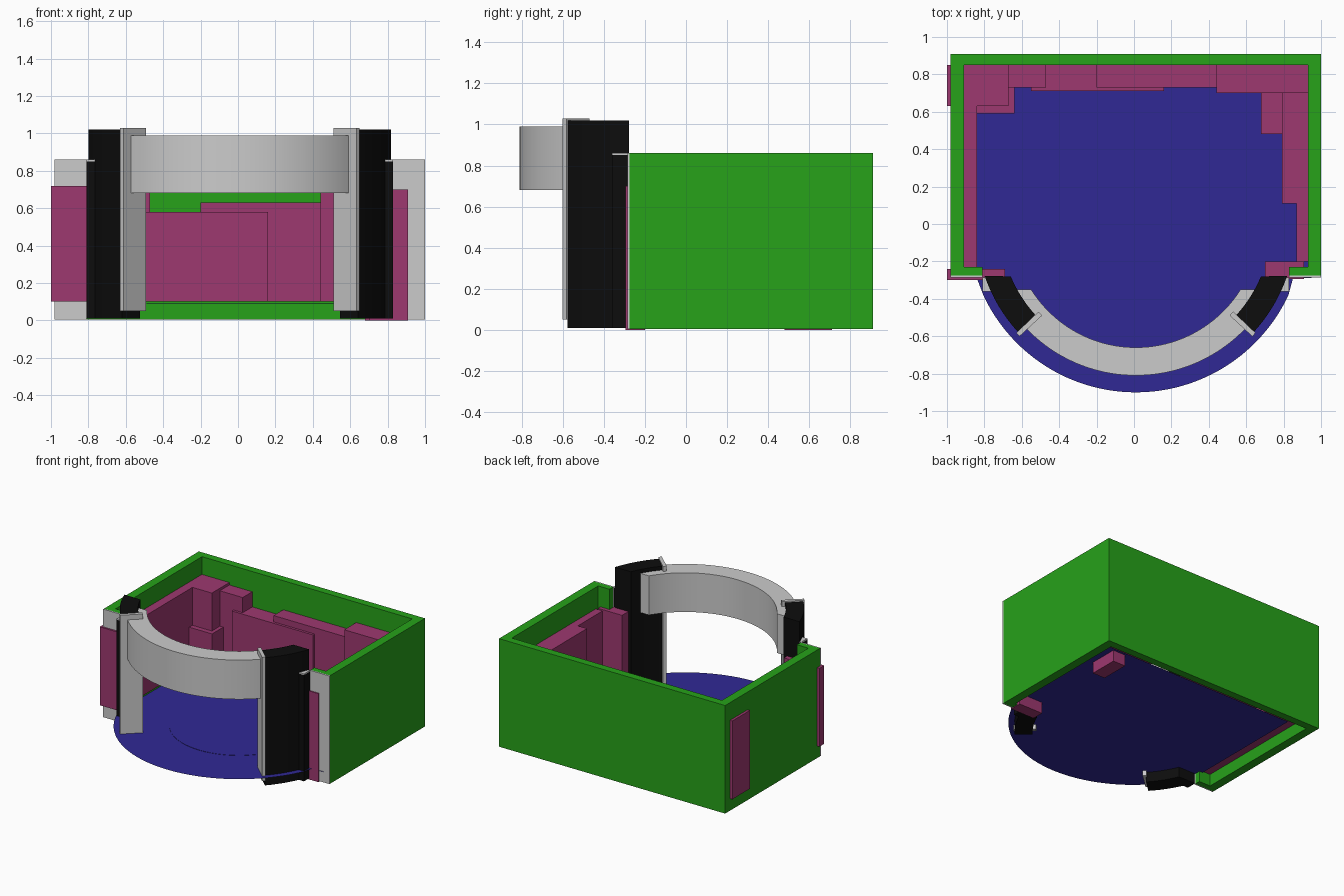
import bpy, bmesh, math

if "Cube" in bpy.data.objects:
    bpy.data.objects.remove(bpy.data.objects["Cube"])

CX = 0.01  # centre of all the round parts


def mat(name, rgb):
    m = bpy.data.materials.new(name)
    m.diffuse_color = (*rgb, 1)
    m.use_nodes = True
    m.node_tree.nodes["Principled BSDF"].inputs["Base Color"].default_value = m.diffuse_color
    return m


GREEN = mat("green", (0.02, 0.36, 0.01))
PINK = mat("plum", (0.34, 0.04, 0.16))
BLUE = mat("blue", (0.03, 0.022, 0.30))
BLACK = mat("black", (0.004, 0.004, 0.004))


def prism(name, pts, z0, z1=None, material=None, smooth=False):
    """Flat outline, extruded up to z1 when given."""
    bm = bmesh.new()
    face = bm.faces.new([bm.verts.new((x, y, z0)) for x, y in pts])
    if z1 is not None:
        new = bmesh.ops.extrude_face_region(bm, geom=[face])["geom"]
        verts = [v for v in new if isinstance(v, bmesh.types.BMVert)]
        bmesh.ops.translate(bm, verts=verts, vec=(0, 0, z1 - z0))
        bmesh.ops.recalc_face_normals(bm, faces=bm.faces)
    elif face.normal.z < 0 or (face.normal_update() or face.normal.z < 0):
        face.normal_flip()
    me = bpy.data.meshes.new(name)
    bm.to_mesh(me)
    bm.free()
    ob = bpy.data.objects.new(name, me)
    bpy.context.collection.objects.link(ob)
    if material:
        me.materials.append(material)
    if smooth:
        bpy.context.view_layer.objects.active = ob
        ob.select_set(True)
        bpy.ops.object.shade_smooth_by_angle(angle=math.radians(30))
        ob.select_set(False)
    return ob


def box(name, x0, x1, y0, y1, z0, z1, material=None):
    return prism(name, [(x0, y0), (x1, y0), (x1, y1), (x0, y1)], z0, z1, material)


def arc(r, a0, a1, n):
    """Points on a circle, angles in degrees."""
    return [(CX + r * math.cos(math.radians(a0 + (a1 - a0) * i / n)),
             r * math.sin(math.radians(a0 + (a1 - a0) * i / n))) for i in range(n + 1)]


# Outer walls with short front returns, faced in grey
prism("outer_wall", [(-0.81, -0.275), (-0.98, -0.275), (-0.98, 0.91), (1.0, 0.91),
                     (1.0, -0.275), (0.83, -0.275), (0.83, -0.23), (0.93, -0.23),
                     (0.93, 0.85), (-0.91, 0.85), (-0.91, -0.23), (-0.81, -0.23)],
      0.005, 0.86, GREEN)
box("front_facing_left", -0.98, -0.81, -0.285, -0.275, 0.005, 0.86)
box("front_facing_right", 0.83, 1.0, -0.285, -0.275, 0.005, 0.86)

# Thin floor: rectangle with a round front, and a raised centre disc
prism("floor", arc(0.90, 205, 335, 64) +
      [(0.85, -0.29), (0.95, -0.29), (0.95, 0.73), (-0.84, 0.73), (-0.84, -0.29)],
      0.09, None, BLUE)
prism("floor_disc", arc(0.50, 0, 354.375, 63), 0.09, 0.092, BLUE)

# Inner cabinets and panels lining the walls
panels = [
    ("cabinet_back_left", -1.0, -0.67, 0.63, 0.849, 0.1, 0.72),
    ("panel_back_left", -0.67, -0.47, 0.73, 0.85, 0.1, 0.70),
    ("step_block_left", -0.84, -0.64, 0.59, 0.73, 0.1, 0.42),
    ("panel_left", -0.91, -0.84, -0.23, 0.63, 0.1, 0.72),
    ("cabinet_front_left", -1.0, -0.69, -0.30, -0.24, 0.1, 0.72),
    ("panel_back_low", -0.47, -0.20, 0.73, 0.85, 0.1, 0.58),
    ("panel_back_middle", -0.20, 0.44, 0.73, 0.85, 0.1, 0.63),
    ("panel_back_thin", -0.55, 0.16, 0.71, 0.73, 0.1, 0.58),
    ("panel_back_right", 0.44, 0.93, 0.70, 0.85, 0.1, 0.70),
    ("cabinet_right", 0.79, 0.93, 0.11, 0.70, 0.1, 0.69),
    ("block_right", 0.68, 0.79, 0.48, 0.71, 0.0, 0.43),
    ("panel_right", 0.87, 0.93, -0.20, 0.11, 0.1, 0.69),
    ("block_front_right", 0.70, 0.91, -0.295, -0.20, 0.0, 0.70),
]
for p in panels:
    box(*p, PINK)

# Overhead curved beam, its ends cut flat at the back
cut = [math.degrees(math.asin(0.35 / r)) for r in (0.81, 0.66)]
prism("curved_beam", arc(0.81, 180 + cut[0], 360 - cut[0], 56) +
      arc(0.66, 360 - cut[1], 180 + cut[1], 56), 0.68, 0.99, None, True)

# Curved posts, end trims and brackets on both sides
for side, s in (("left", -1), ("right", 1)):
    def ang(a):
        return 270 + s * (90 - a)
    prism("post_" + side, arc(0.855, ang(19), ang(42.5), 8) +
          arc(0.725, ang(42.5), ang(22.7), 8), 0.01, 1.02, BLACK, True)
    prism("post_trim_" + side, arc(0.865, ang(42.3), ang(44), 1) +
          arc(0.70, ang(44.3), ang(42), 1), 0.05, 1.03)
    x0, x1 = sorted((CX + s * 0.70, CX + s * 0.82))
    box("post_bracket_" + side, x0, x1, -0.36, -0.285, 0.01, 0.85, BLACK)
    box("bracket_cap_" + side, x0, x1, -0.36, -0.285, 0.85, 0.86)
